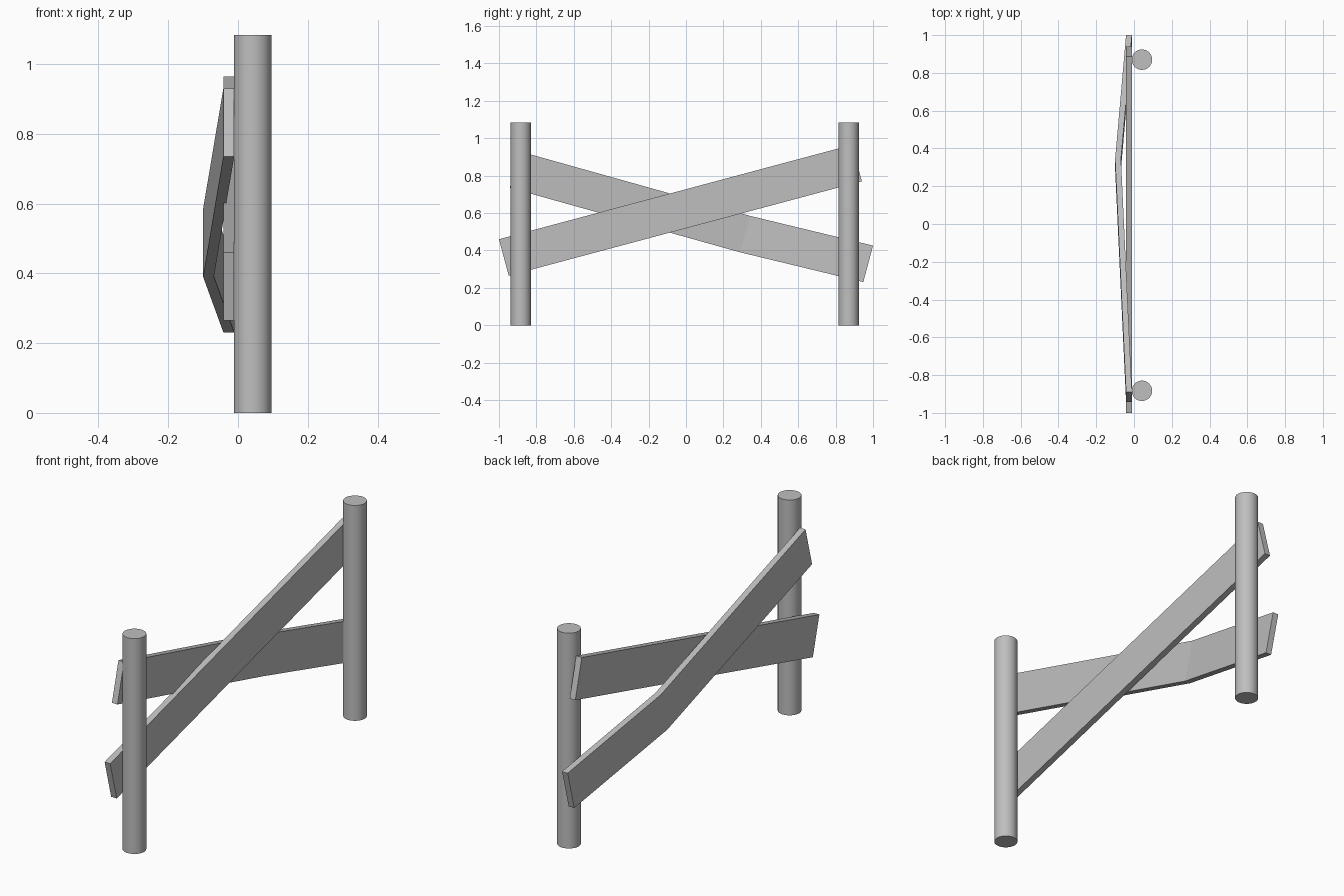
import bpy
import bmesh
from mathutils import Vector

cube = bpy.data.objects.get("Cube")
if cube:
    bpy.data.objects.remove(cube, do_unlink=True)

# One flat grey for the whole fence
GREY = (0.52, 0.52, 0.52, 1.0)
grey = bpy.data.materials.new("plain grey")
grey.use_nodes = True
grey.diffuse_color = GREY
grey.node_tree.nodes["Principled BSDF"].inputs["Base Color"].default_value = GREY

POST_RADIUS, POST_HEIGHT, POST_X = 0.054, 1.083, 0.042
THICKNESS = 0.031


def add_post(name, y):
    bpy.ops.mesh.primitive_cylinder_add(
        vertices=32, radius=POST_RADIUS, depth=POST_HEIGHT,
        location=(POST_X, y, POST_HEIGHT / 2))
    post = bpy.context.object
    post.name = name
    post.data.materials.append(grey)
    bpy.ops.object.shade_smooth_by_angle()


def add_plank(name, stations, across):
    """Sweep a rectangular section through bottom outer-edge points."""
    bm = bmesh.new()
    thick, across = Vector((THICKNESS, 0, 0)), Vector(across)
    rings = []
    for point in stations:
        p = Vector(point)
        corners = (p, p + thick, p + thick + across, p + across)
        rings.append([bm.verts.new(c) for c in corners])
    for a, b in zip(rings, rings[1:]):
        for i in range(4):
            j = (i + 1) % 4
            bm.faces.new((a[i], a[j], b[j], b[i]))
    bm.faces.new(rings[0])
    bm.faces.new(rings[-1])
    bmesh.ops.recalc_face_normals(bm, faces=bm.faces)
    mesh = bpy.data.meshes.new(name)
    bm.to_mesh(mesh)
    bm.free()
    mesh.materials.append(grey)
    bpy.context.collection.objects.link(bpy.data.objects.new(name, mesh))


# Upright posts
add_post("front_post", -0.883)
add_post("back_post", 0.870)

# Straight plank rising towards the back
add_plank("straight_plank",
          [(-0.042, -0.948, 0.265), (-0.042, 0.94, 0.77)],
          (0, -0.052, 0.195))

# Bowed plank crossing outside it, kinked past the middle
add_plank("bent_plank",
          [(-0.042, -0.942, 0.735), (-0.1, 0.29, 0.39), (-0.042, 0.948, 0.231)],
          (0, 0.052, 0.195))
